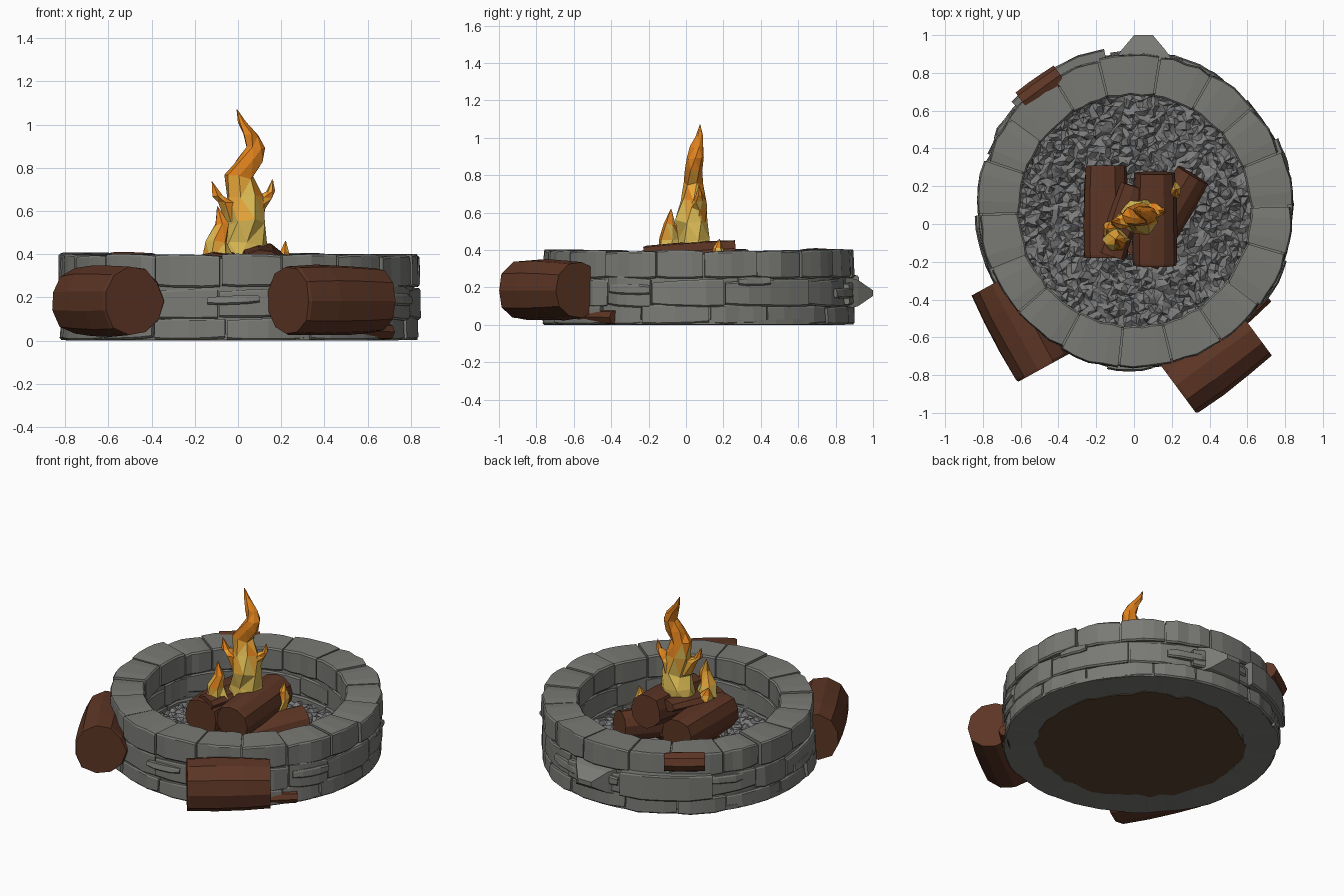
import bpy, bmesh, random
from math import sin, cos, pi, tau, hypot
from mathutils import Vector

random.seed(7)
rnd = random.uniform
CENTRE = Vector((0.005, 0.07, 0))

cube = bpy.data.objects.get("Cube")
if cube:
    bpy.data.objects.remove(cube)


def material(name, r, g, b):
    m = bpy.data.materials.new(name)
    m.use_nodes = True
    m.diffuse_color = (r, g, b, 1)
    m.node_tree.nodes["Principled BSDF"].inputs["Base Color"].default_value = (r, g, b, 1)
    return m


STONE = material("stone grey", .19, .19, .177)
GRAVEL = material("gravel grey", .2, .2, .2)
BARK = material("bark brown", .108, .036, .018)
DIRT = material("dirt brown", .095, .057, .029)
YELLOW = material("flame yellow", .72, .5, .09)
AMBER = material("flame amber", .8, .38, .04)
ORANGE = material("flame orange", .74, .22, .012)


def finish(name, bm, *mats, rule=None):
    bmesh.ops.recalc_face_normals(bm, faces=bm.faces)
    if rule:
        for f in bm.faces:
            f.material_index = rule(f)
    mesh = bpy.data.meshes.new(name)
    bm.to_mesh(mesh)
    bm.free()
    for m in mats:
        mesh.materials.append(m)
    ob = bpy.data.objects.new(name, mesh)
    bpy.context.collection.objects.link(ob)


def loft(bm, rings):
    """Skin a closed solid through rings of equal point count."""
    loops = [[bm.verts.new(p) for p in ring] for ring in rings]
    n = len(loops[0])
    for a, b in zip(loops, loops[1:]):
        for i in range(n):
            j = (i + 1) % n
            bm.faces.new((a[i], a[j], b[j], b[i]))
    bm.faces.new(loops[0])
    bm.faces.new(loops[-1])


def polar(r, a, z):
    return CENTRE + Vector((r * cos(a), r * sin(a), z))


# Stone courses
def stone(bm, a0, a1, r0, r1, z0, z1, wobble):
    rings = []
    b = 0.009
    steps = 4
    lift = [rnd(-wobble, wobble) for _ in range(2)]
    for k in range(steps + 1):
        t = k / steps
        s = 0.005 if k in (0, steps) else 0
        out = r1 + rnd(-.006, .006) - s
        inn = r0 + rnd(-.005, .005) + s
        low = z0 + s + max(lift[0] * t, -z0)
        top = z1 - s + lift[1] * (1 - t)
        section = [(inn, low + b), (inn + b, low), (out - b, low), (out, low + b),
                   (out - rnd(0, .008), top - b), (out - b, top),
                   (inn + b, top), (inn, top - b)]
        a = a0 + (a1 - a0) * t
        rings.append([polar(r, a, z) for r, z in section])
    loft(bm, rings)


def course(name, count, start, r0, r1, z0, z1, spread, wobble):
    bm = bmesh.new()
    step = tau / count
    joints = [start + step * (i + rnd(-spread, spread)) for i in range(count)]
    joints.append(joints[0] + tau)
    for a0, a1 in zip(joints, joints[1:]):
        stone(bm, a0 + .006, a1 - .006, r0, r1 + rnd(-.01, .01), z0, z1 + rnd(-.006, .002), wobble)
    finish(name, bm, STONE)


course("bottom_stones", 15, .1, .615, .835, 0, .108, .2, .01)
course("middle_stones", 13, .25, .62, .838, .103, .25, .25, .025)
course("top_stones", 18, .04, .61, .832, .248, .4, .1, .008)

# Thin wedge stones squeezed into the joints
bm = bmesh.new()
for i in range(9):
    a = i * tau / 9 + rnd(0, .4)
    z = rnd(.09, .22)
    stone(bm, a, a + rnd(.2, .35), .7, .85, z, z + .05, .012)
finish("wedge_stones", bm, STONE)

# Jutting stones at the back
bm = bmesh.new()
stone(bm, pi * .56, pi * .77, .7, .872, .1, .27, .01)
loft(bm, [[Vector((x, y, z)) for x, z in ((-.09 * w + .05, .17 - h), (.09 * w + .05, .17 - h),
                                          (.09 * w + .05, .17 + h), (-.09 * w + .05, .17 + h))]
          for y, w, h in ((.8, 2.2, .1), (.92, 1.3, .07), (1, .55, .015))])
finish("jutting_stones", bm, STONE)


# Mortar core and flat base
def tube(name, r0, r1, z0, z1, mat):
    bm = bmesh.new()
    n = 48
    loops = [[bm.verts.new(polar(r, tau * i / n, z)) for i in range(n)]
             for r, z in ((r0, z0), (r1, z0), (r1, z1), (r0, z1))]
    for k in range(4):
        a, b = loops[k], loops[(k + 1) % 4]
        for i in range(n):
            j = (i + 1) % n
            bm.faces.new((a[i], a[j], b[j], b[i]))
    finish(name, bm, mat)


tube("mortar_core", .63, .81, .02, .38, STONE)
tube("base_ring", .59, .825, .003, .03, STONE)

# Ragged dirt bed
bm = bmesh.new()
bm.faces.new([bm.verts.new(polar(.625 + rnd(-.022, .022), tau * i / 56, -.001)) for i in range(56)])
bed = bmesh.ops.extrude_face_region(bm, geom=bm.faces[:])
for v in bed["geom"]:
    if isinstance(v, bmesh.types.BMVert):
        v.co.z = .02
finish("dirt_bed", bm, DIRT)

# Rough gravel floor
bm = bmesh.new()
bmesh.ops.create_grid(bm, x_segments=60, y_segments=60, size=.66)
bmesh.ops.delete(bm, geom=[v for v in bm.verts if hypot(v.co.x, v.co.y) > .65], context="VERTS")
for v in bm.verts:
    v.co += CENTRE + Vector((rnd(-.011, .011), rnd(-.011, .011), .07 + rnd(-.02, .022)))
bmesh.ops.triangulate(bm, faces=bm.faces)
finish("gravel", bm, GRAVEL)


# Logs
def log(name, start, end, radius, sides=11, flat=1.0):
    p, q = Vector(start), Vector(end)
    axis = (q - p).normalized()
    u = axis.cross(Vector((0, 0, 1))).normalized()
    v = u.cross(axis)
    shape = [rnd(.95, 1.04) for _ in range(sides)]
    bm = bmesh.new()
    rings = []
    for t, s in ((0, .97), (.03, 1), (.35, 1.02), (.7, 1), (1, .93)):
        c = p.lerp(q, t)
        rings.append([c + radius * s * k * rnd(.98, 1.02) *
                      (u * cos(tau * i / sides) + v * flat * sin(tau * i / sides))
                      for i, k in enumerate(shape)])
    loft(bm, rings)
    finish(name, bm, BARK)


log("outer_log_left", (.235, -.875, .183), (.64, -.575, .183), .165)
log("outer_log_right", (-.485, -.765, .183), (-.735, -.31, .183), .165)
log("buried_log_back", (-.59, .645, .345), (-.39, .79, .345), .062, 8)
log("buried_log_front", (.5, -.56, .045), (.7, -.38, .04), .042, 7)
log("fire_log_right", (.11, -.22, .31), (.11, .27, .35), .118)
log("fire_log_left", (-.15, -.18, .265), (-.15, .31, .265), .122)
log("fire_log_slanted", (.04, -.19, .16), (.31, .26, .2), .1)
log("fire_log_under", (-.22, .05, .15), (.16, .02, .15), .09)
log("fire_log_top", (-.12, -.17, .37), (.0, .2, .39), .075, 8, .5)


# Flames: each station is x, y, z, half width, half depth
def flame_colour(limit):
    def rule(f):
        z = f.calc_center_median().z + rnd(-.12, .12)
        return 0 if z < limit else 1 if z < limit + .1 else 2
    return rule


def flame(name, stations, limit, sides=7):
    bm = bmesh.new()
    rings = []
    for k, (x, y, z, w, d) in enumerate(stations):
        ring = []
        for i in range(sides):
            a = tau * i / sides + k * .3
            s = rnd(.88, 1.12)
            lift = rnd(-.2, .2) * w if k else 0
            ring.append(Vector((x + w * s * cos(a), y + d * s * sin(a), z + lift)))
        rings.append(ring)
    loft(bm, rings)
    bmesh.ops.triangulate(bm, faces=bm.faces)
    finish(name, bm, YELLOW, AMBER, ORANGE, rule=flame_colour(limit))


flame("main_flame", [(.03, .04, .38, .11, .09), (.035, .04, .46, .1, .09), (.045, .03, .55, .085, .085),
                     (.03, .04, .66, .08, .07), (0, .04, .76, .068, .055), (.045, .04, .83, .068, .05),
                     (.078, .05, .89, .045, .045), (.06, .06, .95, .038, .035),
                     (.02, .07, 1.01, .02, .02), (-.005, .075, 1.07, .002, .002)], .64)
flame("right_tongue", [(.05, .06, .52, .06, .05), (.08, .06, .62, .055, .05),
                       (.12, .07, .66, .036, .036), (.15, .07, .69, .02, .02),
                       (.16, .07, .745, .002, .002)], .54, 6)
flame("left_tongue", [(-.01, .03, .55, .05, .05), (-.05, .02, .64, .045, .045),
                      (-.095, .01, .67, .028, .028), (-.12, .01, .735, .002, .002)], .52, 6)
flame("low_flame", [(-.09, -.08, .37, .07, .07), (-.1, -.09, .46, .052, .06),
                    (-.075, -.09, .54, .033, .033), (-.095, -.08, .62, .002, .002)], .45, 6)
flame("side_lick", [(-.12, -.03, .37, .045, .06), (-.13, -.03, .42, .03, .04),
                    (-.145, -.03, .46, .002, .002)], .34, 5)
flame("small_flame", [(.2, .17, .28, .035, .045), (.215, .18, .36, .04, .045),
                      (.215, .17, .41, .022, .025), (.22, .18, .46, .002, .002)], .33, 6)
